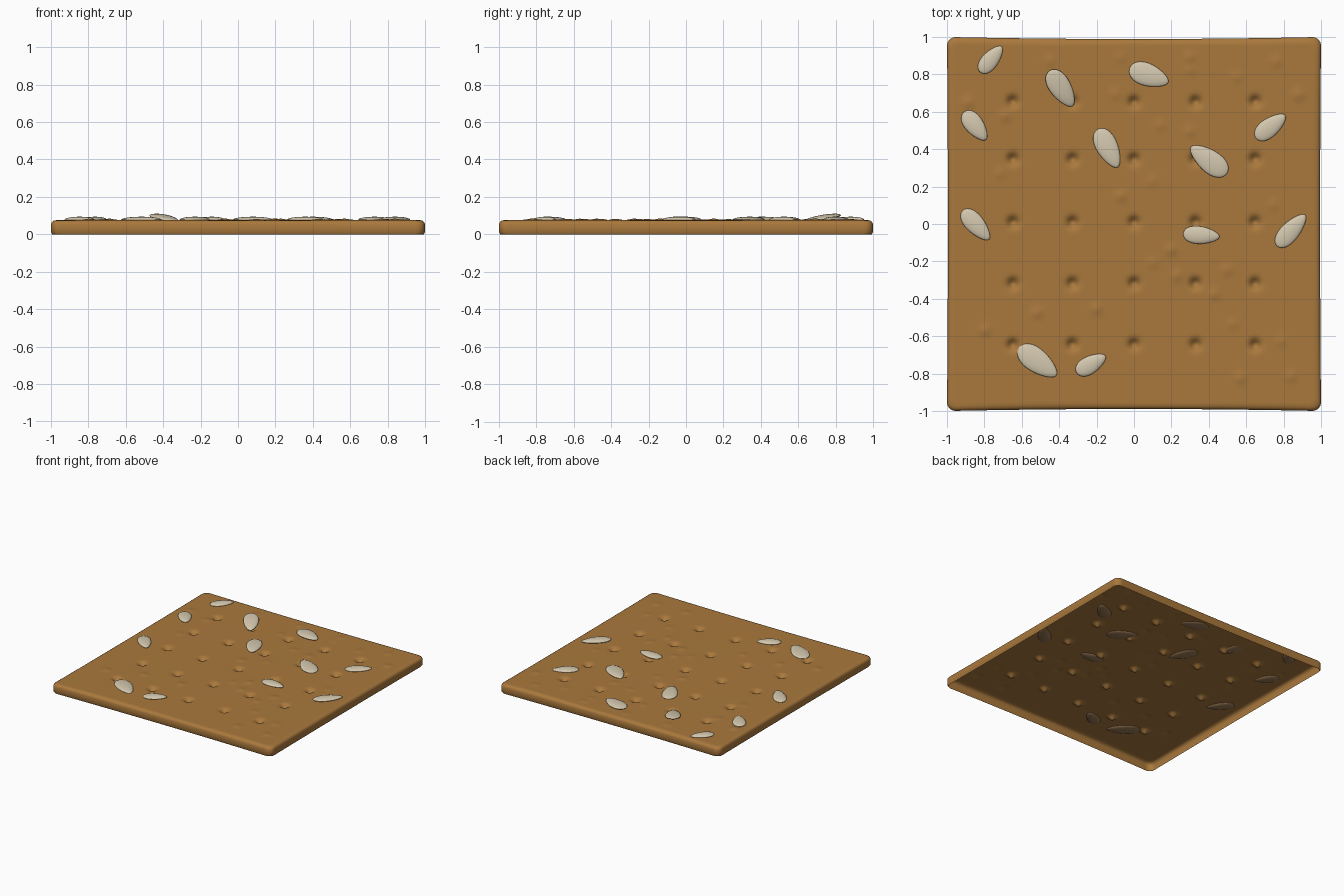
import bpy
import bmesh
import random
from math import exp, sin, cos, radians
from mathutils import Matrix, Vector

random.seed(4)
if "Cube" in bpy.data.objects:
    bpy.data.objects.remove(bpy.data.objects["Cube"], do_unlink=True)


def material(name, colour):
    mat = bpy.data.materials.new(name)
    mat.use_nodes = True
    mat.diffuse_color = (*colour, 1)
    mat.node_tree.nodes["Principled BSDF"].inputs["Base Color"].default_value = (*colour, 1)
    return mat


def finish(bm, name, materials, sharp_angle):
    mesh = bpy.data.meshes.new(name)
    bm.to_mesh(mesh)
    bm.free()
    for mat in materials:
        mesh.materials.append(mat)
    obj = bpy.data.objects.new(name, mesh)
    bpy.context.collection.objects.link(obj)
    bpy.ops.object.select_all(action='DESELECT')
    obj.select_set(True)
    bpy.context.view_layer.objects.active = obj
    bpy.ops.object.shade_smooth_by_angle(angle=radians(sharp_angle))
    return obj


baked_brown = material("baked_brown", (0.40, 0.19, 0.046))
seed_cream = material("seed_cream", (0.66, 0.58, 0.43))
seed_brown = material("seed_underside_brown", (0.32, 0.19, 0.09))

TOP = 0.076
HALF = 0.97
CORNER = 0.045

# Docking holes in five rows of five
dimples = [(x, y) for x in (-0.65, -0.33, 0, 0.33, 0.65)
           for y in (0.66, 0.35, 0.01, -0.32, -0.65)]

# Small baked blisters
blisters = [(-.45, .88), (-.07, .9), (.3, .9), (.3, .83), (.55, .79), (.76, .87),
            (.88, .69), (-.89, .65), (-.69, .58), (.14, .53), (.3, .5), (-.1, .7),
            (-.72, .27), (.1, .23), (.1, -.21), (.2, -.14), (.23, -.28), (-.2, -.46),
            (-.52, -.48), (.53, -.54), (.79, -.63), (.84, -.82), (.57, -.83),
            (-.8, -.57), (-.07, .15), (.75, .1), (.5, -.25), (.43, -.38)]
blisters = [(x, y, random.uniform(0.004, 0.008)) for x, y in blisters]


def surface_height(x, y):
    z = TOP + 0.0015 * sin(5 * x + 1) * cos(4 * y)
    for dx, dy in dimples:
        d2 = (x - dx) ** 2 + (y - dy) ** 2
        if d2 < 0.01:
            z -= 0.034 * exp(-d2 / 0.0007)
    for dx, dy, height in blisters:
        d2 = (x - dx) ** 2 + (y - dy) ** 2
        if d2 < 0.01:
            z += height * exp(-d2 / 0.0008)
    return z


def round_corner(x, y):
    inner = Vector((max(-HALF + CORNER, min(HALF - CORNER, x)),
                    max(-HALF + CORNER, min(HALF - CORNER, y))))
    offset = Vector((x, y)) - inner
    if offset.length > 0:
        reach = max(abs(offset.x), abs(offset.y))
        inner += offset.normalized() * reach
    return inner


# Cracker: dimpled top sheet with a rounded rim, open underneath
bm = bmesh.new()
bmesh.ops.create_grid(bm, x_segments=150, y_segments=150, size=HALF)
for v in bm.verts:
    x, y = round_corner(v.co.x, v.co.y)
    v.co = (x, y, surface_height(x, y))
edges = [e for e in bm.edges if e.is_boundary]
previous = HALF
for reach, z in ((0.985, 0.073), (0.995, 0.066), (1, 0.055), (1, 0.012), (0.994, 0)):
    new = bmesh.ops.extrude_edge_only(bm, edges=edges)["geom"]
    for v in new:
        if isinstance(v, bmesh.types.BMVert):
            v.co.x *= reach / previous
            v.co.y *= reach / previous
            v.co.z = z
    edges = [g for g in new if isinstance(g, bmesh.types.BMEdge)]
    previous = reach
for v in bm.verts:
    x, y, _ = v.co
    v.co.x *= 1 - 0.005 * max(0, 1 - y * y)
    v.co.y *= 1 - 0.011 * max(0, 1 - x * x)
bmesh.ops.recalc_face_normals(bm, faces=bm.faces)
bm.faces.ensure_lookup_table()
if bm.faces[0].normal.z < 0:
    bmesh.ops.reverse_faces(bm, faces=bm.faces)
finish(bm, "cracker", [baked_brown], 60)


# Seeds: flattened teardrops pressed through the sheet
def seed(index, x, y, length, width, angle, tilt=0.0, lift=0.0):
    bm = bmesh.new()
    bmesh.ops.create_uvsphere(bm, u_segments=28, v_segments=16, radius=1)
    for v in bm.verts:
        taper = 1.03 - 0.25 * v.co.x
        v.co = (v.co.x * length / 2, v.co.y * taper * width / 2, v.co.z * 0.016)
    for f in bm.faces:
        f.material_index = 0 if f.calc_center_median().z > 0 else 1
    place = (Matrix.Translation((x, y, TOP + 0.002 + lift))
             @ Matrix.Rotation(radians(angle), 4, 'Z')
             @ Matrix.Rotation(tilt, 4, 'Y'))
    bm.transform(place)
    finish(bm, f"seed_{index}", [seed_cream, seed_brown], 60)


seeds = [(-.765, .88, .18, .085, 50),
         (-.39, .725, .23, .11, -57, 0.16, 0.008),
         (.08, .795, .22, .115, -20),
         (-.85, .525, .19, .095, -52),
         (-.14, .405, .23, .11, -63),
         (.4, .34, .24, .115, 143),
         (.73, .52, .2, .095, 38),
         (-.845, -.005, .21, .095, -48),
         (.36, -.06, .195, .09, -5),
         (.84, -.035, .225, .095, 48),
         (-.515, -.735, .25, .12, -37),
         (-.23, -.75, .18, .09, 30)]
for index, values in enumerate(seeds, 1):
    seed(index, *values)
